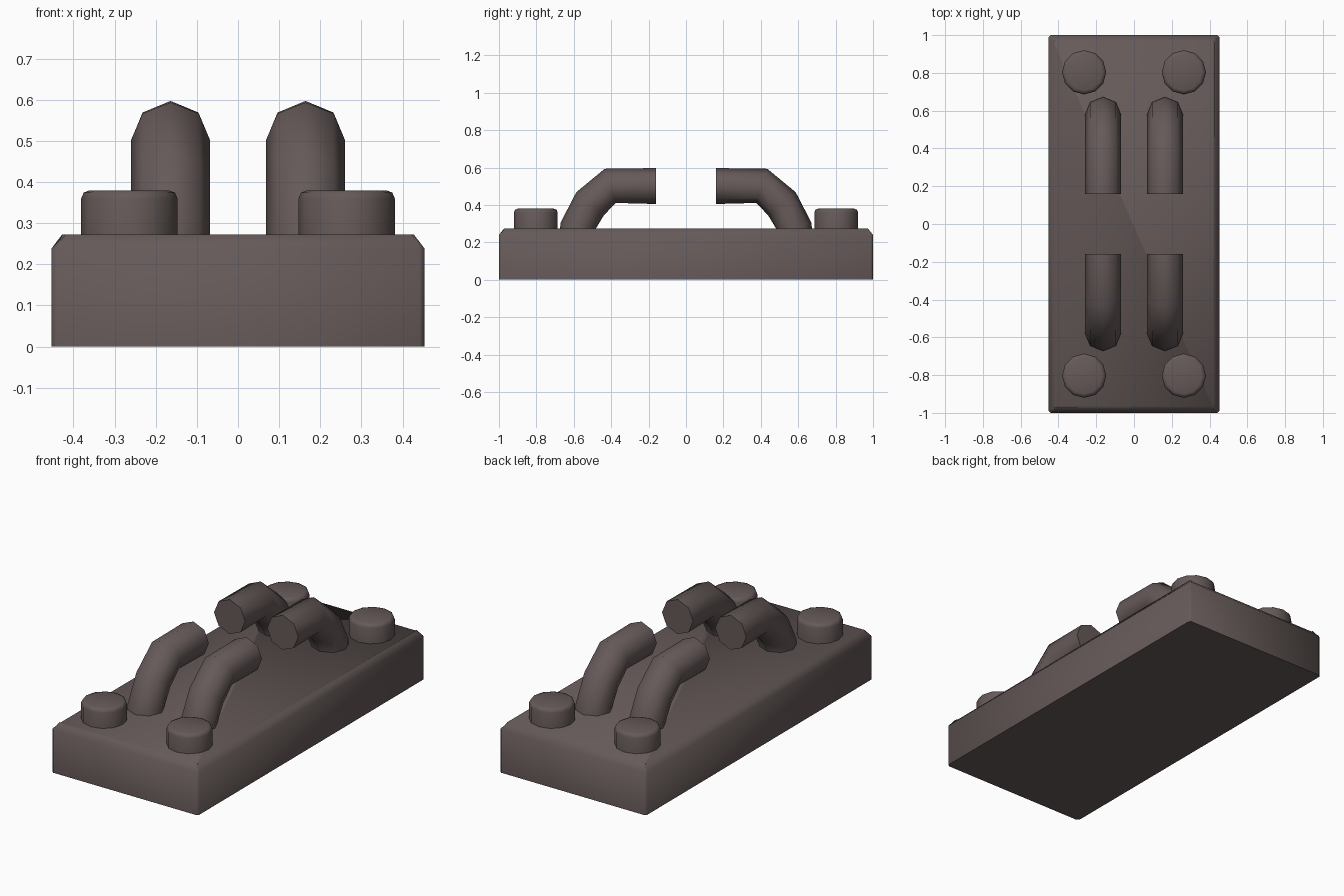
import bpy, bmesh, math
from mathutils import Vector

if "Cube" in bpy.data.objects:
    bpy.data.objects.remove(bpy.data.objects["Cube"])

metal = bpy.data.materials.new("dark_brown_grey")
metal.diffuse_color = (0.13, 0.101, 0.098, 1)
metal.use_nodes = True
metal.node_tree.nodes["Principled BSDF"].inputs["Base Color"].default_value = metal.diffuse_color


def finish(bm, name, angle):
    bmesh.ops.recalc_face_normals(bm, faces=bm.faces)
    mesh = bpy.data.meshes.new(name)
    bm.to_mesh(mesh)
    bm.free()
    mesh.materials.append(metal)
    obj = bpy.data.objects.new(name, mesh)
    bpy.context.collection.objects.link(obj)
    bpy.ops.object.select_all(action='DESELECT')
    obj.select_set(True)
    bpy.context.view_layer.objects.active = obj
    bpy.ops.object.shade_smooth_by_angle(angle=math.radians(angle))
    return obj


def bevel(bm, edges, width, segments=1):
    bmesh.ops.bevel(bm, geom=edges, offset=width, segments=segments,
                    profile=0.5, affect='EDGES')


# Base block: small vertical corner bevels, wider chamfer round the top
W, L, H = 0.453, 1.0, 0.273
bm = bmesh.new()
bmesh.ops.create_cube(bm, size=1)
for v in bm.verts:
    v.co = Vector((v.co.x * 2 * W, v.co.y * 2 * L, (v.co.z + 0.5) * H))
bevel(bm, [e for e in bm.edges if abs(e.verts[0].co.z - e.verts[1].co.z) > 0.1], 0.012)
bevel(bm, [e for e in bm.edges if all(v.co.z > H - 1e-4 for v in e.verts)], 0.034)
finish(bm, "base_block", 50)


# Corner studs: twelve-sided with a softened top rim
def stud(sx, sy, name):
    bm = bmesh.new()
    bottom, top = 0.25, 0.38
    bmesh.ops.create_cone(bm, cap_ends=True, segments=12, radius1=0.117,
                          radius2=0.117, depth=top - bottom)
    bmesh.ops.translate(bm, verts=bm.verts, vec=(0, 0, (top + bottom) / 2))
    bevel(bm, [e for e in bm.edges if all(v.co.z > top - 1e-4 for v in e.verts)], 0.02, 2)
    bmesh.ops.translate(bm, verts=bm.verts, vec=(sx * 0.264, sy * 0.803, 0))
    finish(bm, name, 50)


# Bent pipes: eight-sided rings along a path (y, z, ring tilt in degrees)
PATH = [(0.16, 0.501, 90), (0.405, 0.502, 72), (0.513, 0.406, 40),
        (0.577, 0.288, 9), (0.578, 0.22, 0)]
RADIUS = 0.096


def pipe(sx, sy, name):
    bm = bmesh.new()
    rings = []
    for y, z, tilt in PATH:
        t = math.radians(tilt)
        ring = []
        for i in range(8):
            a = i * math.tau / 8
            out, side = RADIUS * math.cos(a), RADIUS * math.sin(a)
            ring.append(bm.verts.new((sx * 0.164 + side,
                                      sy * (y + out * math.cos(t)),
                                      z + out * math.sin(t))))
        rings.append(ring)
    for r0, r1 in zip(rings, rings[1:]):
        for i in range(8):
            j = (i + 1) % 8
            bm.faces.new((r0[i], r0[j], r1[j], r1[i]))
    bm.faces.new(rings[0])
    bm.faces.new(rings[-1])
    finish(bm, name, 60)


for sy, end in ((-1, "front"), (1, "back")):
    for sx, side in ((-1, "left"), (1, "right")):
        stud(sx, sy, f"{end}_{side}_stud")
        pipe(sx, sy, f"{end}_{side}_pipe")
